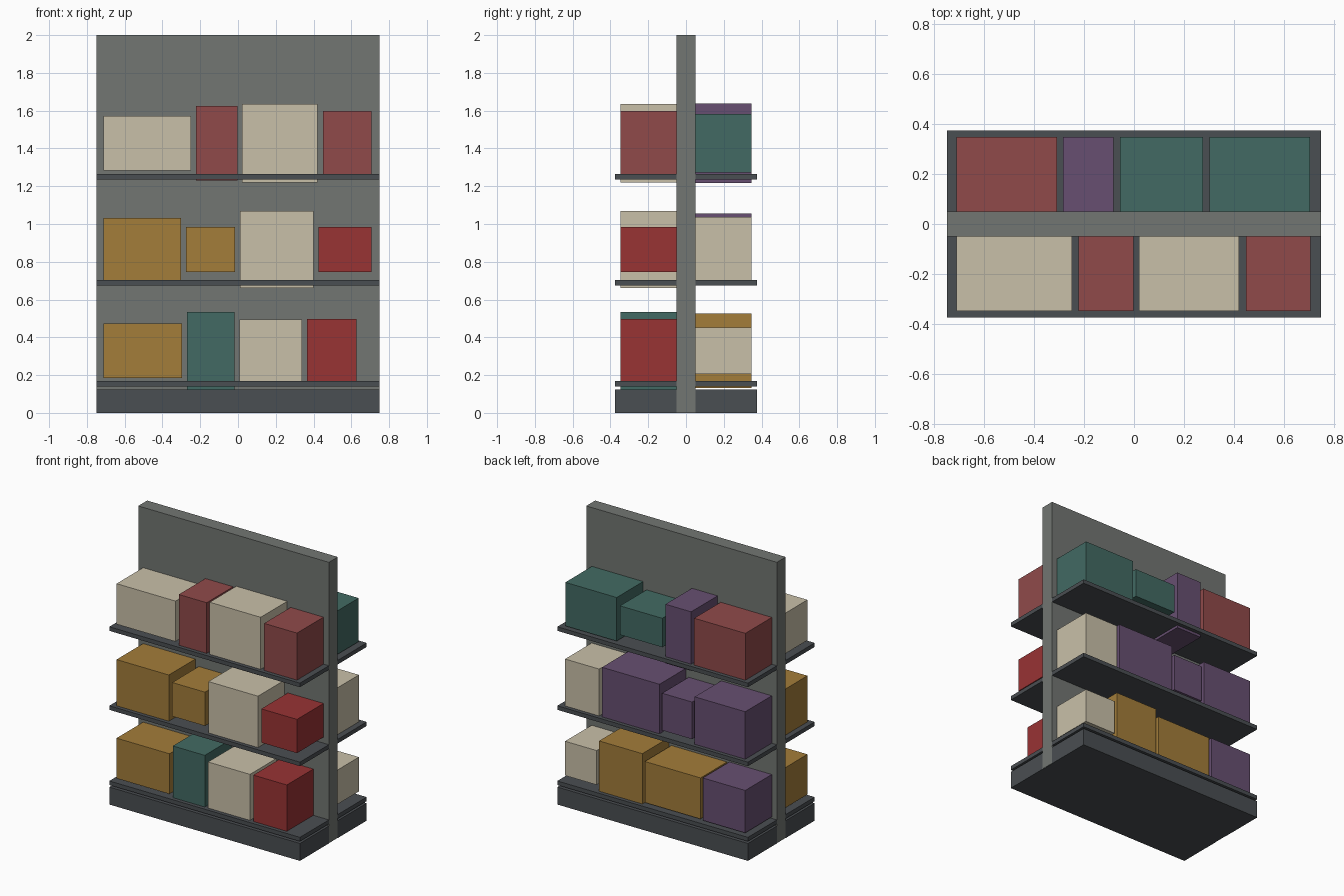
import bpy

if "Cube" in bpy.data.objects:
    bpy.data.objects.remove(bpy.data.objects["Cube"])


def linear(c):
    c /= 255
    return c / 12.92 if c <= 0.04045 else ((c + 0.055) / 1.055) ** 2.4


def material(name, hex_value):
    m = bpy.data.materials.new(name)
    rgb = [linear((hex_value >> s) & 255) for s in (16, 8, 0)]
    m.diffuse_color = (*rgb, 1)
    m.use_nodes = True
    m.node_tree.nodes["Principled BSDF"].inputs["Base Color"].default_value = m.diffuse_color
    return m


MATS = {
    "panel": material("panel grey", 0x727672),
    "steel": material("dark steel", 0x4A4E52),
    "cream": material("cream", 0xC9C0A9),
    "rose": material("muted red", 0x904A4A),
    "red": material("bright red", 0x983334),
    "mustard": material("mustard", 0xA37D3A),
    "teal": material("teal", 0x426A63),
    "purple": material("purple", 0x674F71),
}


def box(name, x, y, z, mat):
    """Box from (min, max) ranges on each axis."""
    bpy.ops.mesh.primitive_cube_add(size=1)
    o = bpy.context.object
    o.name = name
    o.location = [(a + b) / 2 for a, b in (x, y, z)]
    o.scale = [b - a for a, b in (x, y, z)]
    bpy.ops.object.transform_apply(location=True, rotation=False, scale=True)
    o.data.materials.append(MATS[mat])


# Central back panel and plinth
box("back_panel", (-0.75, 0.75), (-0.05, 0.05), (0.002, 2.0), "panel")
box("base_plinth", (-0.748, 0.748), (-0.375, 0.375), (0, 0.123), "steel")
for s, side in ((-1, "front"), (1, "back")):
    y = sorted((0.05 * s, 0.375 * s))
    box(side + "_plinth", (-0.75, 0.75), y, (0, 0.124), "steel")
    # Shelves on both sides
    for i, z in enumerate((0.153, 0.688, 1.25)):
        box(f"{side}_shelf_{i + 1}", (-0.75, 0.75), y, (z - 0.0145, z + 0.0145), "steel")

# Goods: each row is centred on one height; entries are x start, x end, top, colour
ROW_CENTRES = (0.329, 0.865, 1.427)
GOODS = {
    "front": (
        ((-0.712, -0.296, 0.472, "mustard"), (-0.269, -0.018, 0.535, "teal"),
         (0.008, 0.338, 0.495, "cream"), (0.364, 0.628, 0.497, "red")),
        ((-0.712, -0.301, 1.031, "mustard"), (-0.274, -0.016, 0.985, "mustard"),
         (0.011, 0.401, 1.068, "cream"), (0.427, 0.708, 0.985, "red")),
        ((-0.712, -0.248, 1.571, "cream"), (-0.222, -0.003, 1.625, "rose"),
         (0.021, 0.422, 1.635, "cream"), (0.449, 0.708, 1.599, "rose")),
    ),
    "back": (
        ((-0.71, -0.376, 0.48, "purple"), (-0.358, 0.08, 0.475, "mustard"),
         (0.1, 0.44, 0.525, "mustard"), (0.46, 0.708, 0.451, "cream")),
        ((-0.71, -0.312, 1.04, "purple"), (-0.292, -0.056, 0.997, "purple"),
         (-0.035, 0.417, 1.055, "purple"), (0.44, 0.708, 1.036, "cream")),
        ((-0.711, -0.308, 1.598, "rose"), (-0.284, -0.082, 1.637, "purple"),
         (-0.057, 0.276, 1.53, "teal"), (0.302, 0.706, 1.582, "teal")),
    ),
}
for side, rows in GOODS.items():
    y = (-0.348, -0.05) if side == "front" else (0.05, 0.348)
    for r, (zc, row) in enumerate(zip(ROW_CENTRES, rows)):
        for i, (x0, x1, top, mat) in enumerate(row):
            box(f"{side}_carton_{r + 1}_{i + 1}", (x0, x1), y, (2 * zc - top, top), mat)
